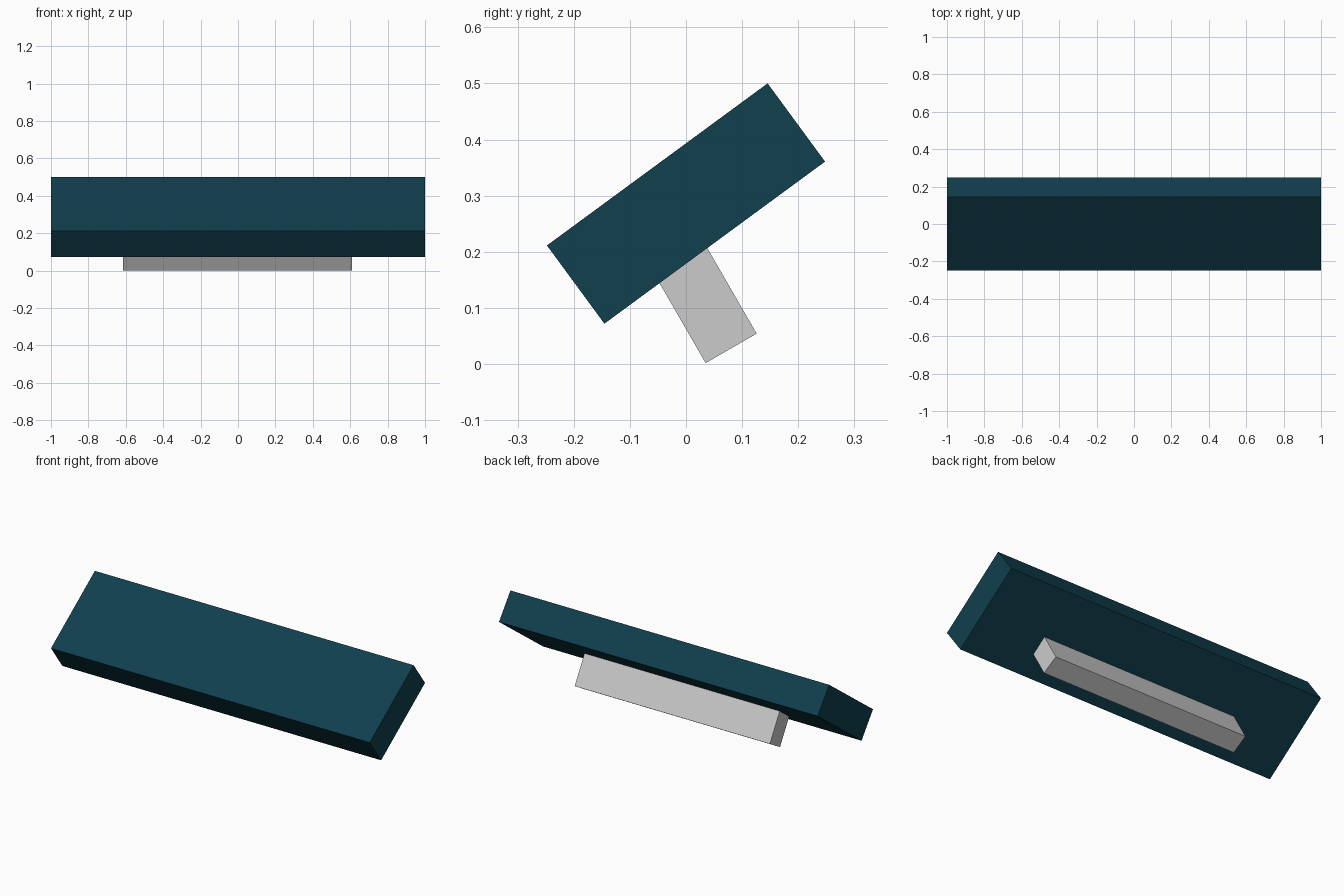
import bpy
from math import radians

if "Cube" in bpy.data.objects:
    bpy.data.objects.remove(bpy.data.objects["Cube"])


def box(name, size, center, tilt):
    bpy.ops.mesh.primitive_cube_add(size=1, location=center, rotation=(radians(tilt), 0, 0))
    ob = bpy.context.object
    ob.name = name
    ob.scale = size
    bpy.ops.object.transform_apply(location=False, rotation=False, scale=True)
    return ob


# tilted slab
slab = box("tilted_panel", (2.0, 0.488, 0.173), (0, 0, 0.286), 36.3)
teal = bpy.data.materials.new("dark_teal")
teal.diffuse_color = (0.005, 0.05, 0.075, 1)
teal.use_nodes = True
teal.node_tree.nodes["Principled BSDF"].inputs["Base Color"].default_value = teal.diffuse_color
slab.data.materials.append(teal)

# supporting foot, sunk slightly into the slab
box("support_foot", (1.225, 0.105, 0.2), (-0.002, 0.0305, 0.1145), 30)
